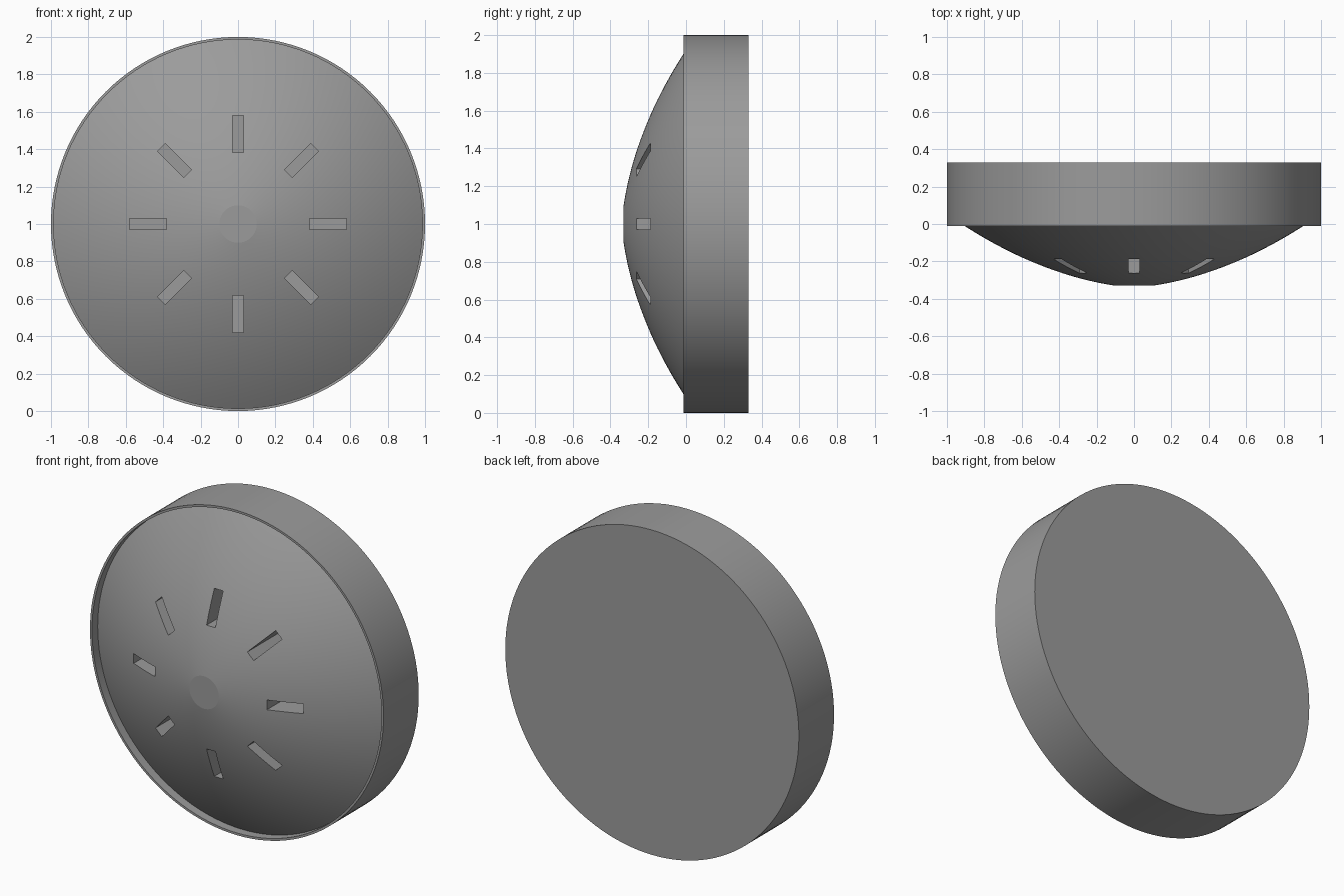
import bpy, bmesh, math
from mathutils import Matrix

if "Cube" in bpy.data.objects:
    bpy.data.objects.remove(bpy.data.objects["Cube"])

SEGS = 128

# Dark grey finish shared by both parts
grey = bpy.data.materials.new("dark_grey")
grey.diffuse_color = (0.33, 0.33, 0.33, 1)
grey.use_nodes = True
grey.node_tree.nodes["Principled BSDF"].inputs["Base Color"].default_value = grey.diffuse_color


def smooth(obj):
    bpy.ops.object.select_all(action='DESELECT')
    obj.select_set(True)
    bpy.context.view_layer.objects.active = obj
    bpy.ops.object.shade_smooth_by_angle(angle=math.radians(25))


def add_object(name, bm):
    bmesh.ops.recalc_face_normals(bm, faces=bm.faces)
    mesh = bpy.data.meshes.new(name)
    bm.to_mesh(mesh)
    bm.free()
    mesh.materials.append(grey)
    obj = bpy.data.objects.new(name, mesh)
    bpy.context.collection.objects.link(obj)
    return obj


def lathe(name, profile):
    """Revolve (radius, y) points around the y axis at z = 1; cap both ends."""
    bm = bmesh.new()
    rings = []
    for r, y in profile:
        rings.append([bm.verts.new((r * math.cos(a), y, 1 + r * math.sin(a)))
                      for a in (2 * math.pi * i / SEGS for i in range(SEGS))])
    for a, b in zip(rings, rings[1:]):
        for i in range(SEGS):
            j = (i + 1) % SEGS
            bm.faces.new((a[i], a[j], b[j], b[i]))
    bm.faces.new(rings[0])
    bm.faces.new(rings[-1])
    return add_object(name, bm)


# Shallow drum with a thin raised lip around its recessed front
drum = lathe("drum_housing", [(0.9, 0.053), (0.986, 0.053), (0.986, -0.012),
                              (1.0, -0.012), (1.0, 0.33)])
smooth(drum)

# Domed front with a small flat centre
radii = [0.1 + 0.895 * i / 24 for i in range(25)]
dome = lathe("domed_front", [(r, -0.33 + 0.09 * (r - 0.1) + 0.305 * (r * r - 0.01))
                             for r in radii])

# Eight radial slots cut straight into the dome
bm = bmesh.new()
for k in range(8):
    m = (Matrix.Translation((0, 0, 1)) @ Matrix.Rotation(k * math.pi / 4, 4, 'Y')
         @ Matrix.Translation((0.48, -0.1, 0)) @ Matrix.Diagonal((0.198, 0.6, 0.06, 1)))
    bmesh.ops.create_cube(bm, size=1, matrix=m)
cutter = add_object("slot_cutter", bm)
cutter.hide_render = True

cut = dome.modifiers.new("slots", 'BOOLEAN')
cut.operation = 'DIFFERENCE'
cut.solver = 'EXACT'
cut.object = cutter
bpy.context.view_layer.objects.active = dome
bpy.ops.object.modifier_apply(modifier=cut.name)
bpy.data.objects.remove(cutter)
smooth(dome)

# Keep the flat centre crisp
verts = dome.data.vertices
for e in dome.data.edges:
    if all(abs(verts[v].co.y + 0.33) < 1e-4 for v in e.vertices):
        e.use_edge_sharp = True
